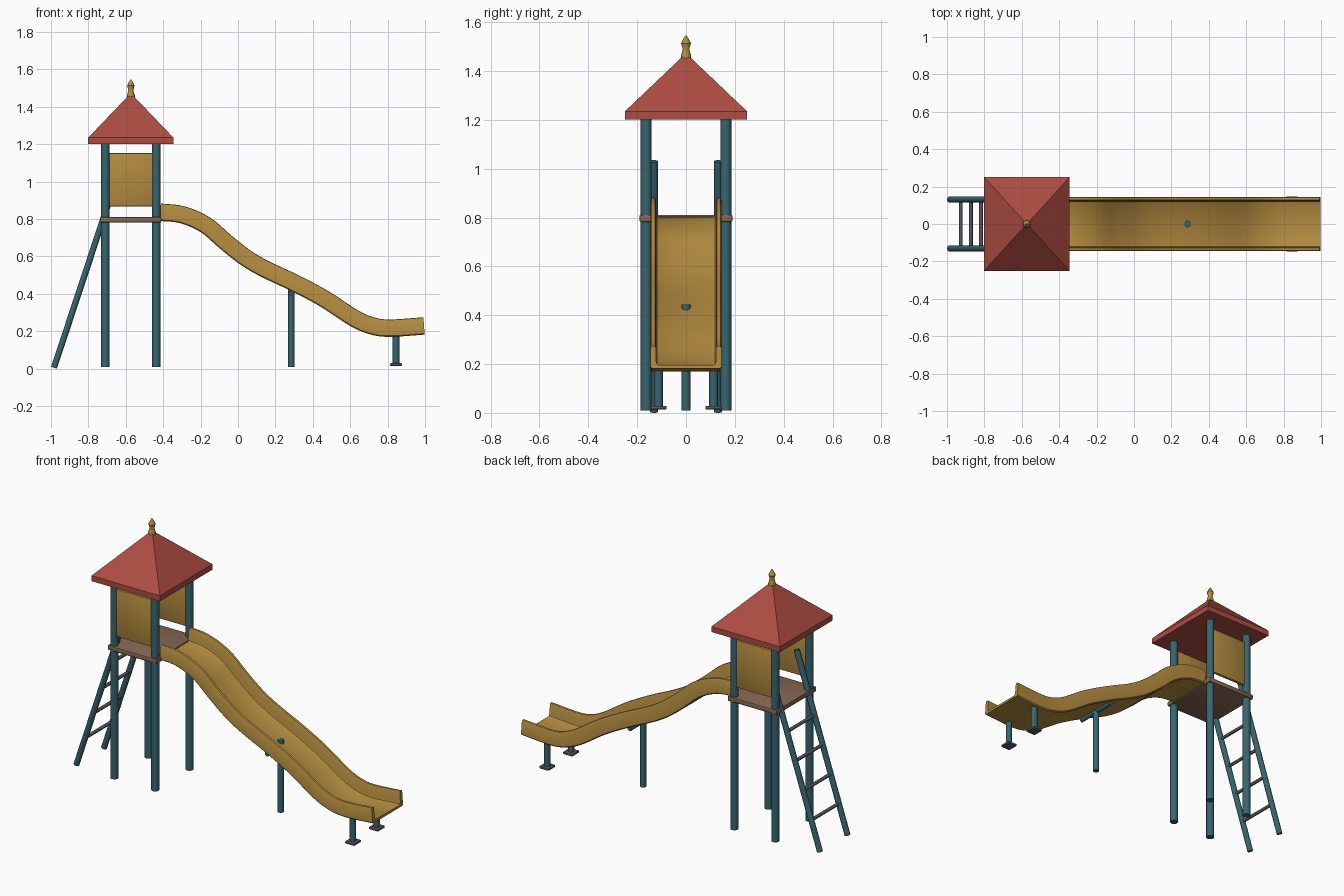
import bpy, bmesh, math
from mathutils import Vector

if "Cube" in bpy.data.objects:
    bpy.data.objects.remove(bpy.data.objects["Cube"])


def material(name, rgb):
    m = bpy.data.materials.new(name)
    m.diffuse_color = (*rgb, 1)
    m.use_nodes = True
    m.node_tree.nodes["Principled BSDF"].inputs["Base Color"].default_value = m.diffuse_color
    return m


TEAL = material("teal_paint", (0.04, 0.13, 0.16))
YELLOW = material("yellow_plastic", (0.45, 0.26, 0.05))
RED = material("red_roof", (0.42, 0.075, 0.055))
WOOD = material("wood", (0.24, 0.14, 0.09))
GREY = material("grey_metal", (0.10, 0.09, 0.12))


def finish(bm, name, mat, smooth=True):
    bmesh.ops.recalc_face_normals(bm, faces=bm.faces)
    me = bpy.data.meshes.new(name)
    bm.to_mesh(me)
    bm.free()
    ob = bpy.data.objects.new(name, me)
    bpy.context.collection.objects.link(ob)
    me.materials.append(mat)
    if smooth:
        bpy.ops.object.select_all(action='DESELECT')
        ob.select_set(True)
        bpy.context.view_layer.objects.active = ob
        bpy.ops.object.shade_smooth_by_angle(angle=math.radians(35))
    return ob


def rod(name, a, b, r, mat, sides=16):
    a, b = Vector(a), Vector(b)
    bm = bmesh.new()
    bmesh.ops.create_cone(bm, cap_ends=True, segments=sides, radius1=r, radius2=r, depth=(b - a).length)
    rot = Vector((0, 0, 1)).rotation_difference(b - a).to_matrix()
    bmesh.ops.rotate(bm, matrix=rot, verts=bm.verts)
    bmesh.ops.translate(bm, vec=(a + b) / 2, verts=bm.verts)
    return finish(bm, name, mat)


def box(name, lo, hi, mat, bevel=0.003):
    lo, hi = Vector(lo), Vector(hi)
    bm = bmesh.new()
    bmesh.ops.create_cube(bm, size=1)
    bmesh.ops.scale(bm, vec=hi - lo, verts=bm.verts)
    bmesh.ops.translate(bm, vec=(lo + hi) / 2, verts=bm.verts)
    bmesh.ops.bevel(bm, geom=bm.edges[:], offset=bevel, segments=2, affect='EDGES', profile=0.5)
    return finish(bm, name, mat)


def loft(rings, name, mat, smooth=True):
    """Skin a list of closed rings and cap both ends."""
    bm = bmesh.new()
    vs = [[bm.verts.new(p) for p in ring] for ring in rings]
    n = len(vs[0])
    for a, b in zip(vs, vs[1:]):
        for i in range(n):
            j = (i + 1) % n
            bm.faces.new((a[i], a[j], b[j], b[i]))
    bm.faces.new(vs[0])
    bm.faces.new(vs[-1])
    return finish(bm, name, mat, smooth)


CX = -0.573  # tower centre

# tower posts and side panels
for side, y in (("front", -0.163), ("back", 0.163)):
    for end, x in (("left", -0.709), ("right", -0.437)):
        rod(f"{side}_{end}_post", (x, y, 0.01), (x, y, 1.21), 0.0225, TEAL)
    box(f"{side}_panel", (-0.69, y - 0.009, 0.868), (-0.455, y + 0.009, 1.152), YELLOW)

# platform
box("platform", (-0.736, -0.19, 0.782), (-0.41, 0.19, 0.811), WOOD, 0.005)

# roof with vertical fascia
def rect(hx, hy, z):
    return [(CX + sx * hx, sy * hy, z) for sx, sy in ((-1, -1), (1, -1), (1, 1), (-1, 1))]


loft([rect(0.228, 0.25, 1.202), rect(0.228, 0.25, 1.235), rect(0.006, 0.006, 1.467)], "roof", RED, False)

# finial
finial = [(0.021, 1.45), (0.021, 1.462), (0.017, 1.475), (0.013, 1.49), (0.020, 1.513), (0.011, 1.532), (0.002, 1.546)]
loft([[(CX + r * math.cos(t * math.tau / 12), r * math.sin(t * math.tau / 12), z) for t in range(12)]
      for r, z in finial], "finial", YELLOW)

# slide: path of the underside, smoothed
path = [Vector(p) for p in ((-0.42, 0.79), (-0.31, 0.778), (-0.2, 0.73), (-0.1, 0.645), (0.01, 0.558), (0.12, 0.493),
                            (0.285, 0.415), (0.44, 0.332), (0.6, 0.228), (0.705, 0.184), (0.81, 0.17), (0.998, 0.182))]
ext = [2 * path[0] - path[1]] + path + [2 * path[-1] - path[-2]]
curve = []
for i in range(1, len(ext) - 2):
    p0, p1, p2, p3 = ext[i - 1:i + 3]
    for k in range(5):
        t = k / 5
        curve.append(0.5 * (2 * p1 + (p2 - p0) * t + (2 * p0 - 5 * p1 + 4 * p2 - p3) * t * t
                            + (3 * p1 - p0 - 3 * p2 + p3) * t ** 3))
curve.append(path[-1])

# slide cross-section: (y, height above underside), mirrored
half = [(0.139, 0.0), (0.145, 0.006), (0.145, 0.084), (0.141, 0.091), (0.134, 0.093), (0.127, 0.091),
        (0.123, 0.084), (0.122, 0.028), (0.119, 0.018), (0.112, 0.014)]
section = half + [(-y, h) for y, h in reversed(half)]
rings = []
for i, p in enumerate(curve):
    d = (curve[min(i + 1, len(curve) - 1)] - curve[max(i - 1, 0)]).normalized()
    rings.append([(p.x - d.y * h, y, p.y + d.x * h) for y, h in section])
loft(rings, "slide", YELLOW)

# middle slide support
rod("middle_leg", (0.285, 0, 0.01), (0.285, 0, 0.443), 0.018, TEAL)
rod("middle_crossbar", (0.285, -0.13, 0.405), (0.285, 0.13, 0.405), 0.014, TEAL)

# end legs with foot plates, ladder rails
for side, s in (("front", -1), ("back", 1)):
    rod(f"{side}_end_leg", (0.845, s * 0.113, 0.02), (0.845, s * 0.113, 0.178), 0.018, TEAL)
    box(f"{side}_foot_plate", (0.813, s * 0.113 - 0.034, 0.014), (0.877, s * 0.113 + 0.034, 0.029), GREY, 0.006)
    rod(f"{side}_ladder_rail", (-0.984, s * 0.131, 0.005), (-0.645, s * 0.131, 1.03), 0.0165, TEAL)

# ladder rungs
for i in range(4):
    z = 0.18 + i * 0.163
    x = -0.984 + (z - 0.005) * 0.331
    rod(f"rung_{i + 1}", (x, -0.131, z), (x, 0.131, z), 0.010, GREY, 12)
